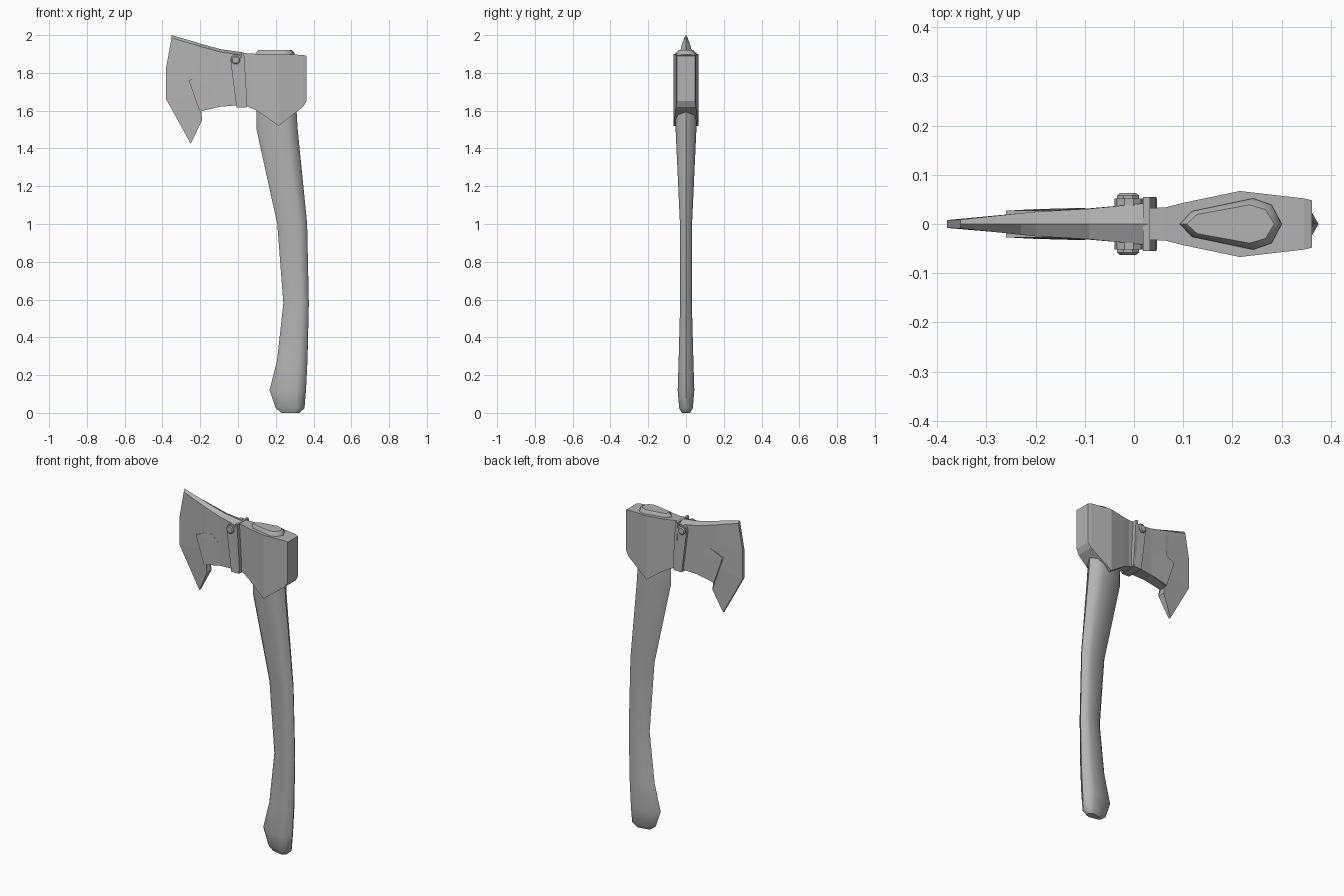
import bpy, bmesh
from math import radians, cos, sin, pi

cube = bpy.data.objects.get("Cube")
if cube:
    bpy.data.objects.remove(cube, do_unlink=True)

grey = bpy.data.materials.new("plain_grey")
grey.use_nodes = True
grey.diffuse_color = (0.45, 0.45, 0.45, 1)
grey.node_tree.nodes["Principled BSDF"].inputs["Base Color"].default_value = (0.45, 0.45, 0.45, 1)


def loft(name, rings, smooth=None):
    """Skin a row of equal closed rings and cap both ends."""
    bm = bmesh.new()
    rows = [[bm.verts.new(p) for p in ring] for ring in rings]
    n = len(rows[0])
    for a, b in zip(rows, rows[1:]):
        for i in range(n):
            j = (i + 1) % n
            bm.faces.new((a[i], a[j], b[j], b[i]))
    caps = [bm.faces.new(rows[0]), bm.faces.new(rows[-1])]
    bmesh.ops.recalc_face_normals(bm, faces=bm.faces)
    bmesh.ops.triangulate(bm, faces=caps)
    mesh = bpy.data.meshes.new(name)
    bm.to_mesh(mesh)
    bm.free()
    mesh.materials.append(grey)
    obj = bpy.data.objects.new(name, mesh)
    bpy.context.collection.objects.link(obj)
    if smooth:
        bpy.ops.object.select_all(action='DESELECT')
        obj.select_set(True)
        bpy.context.view_layer.objects.active = obj
        bpy.ops.object.shade_smooth_by_angle(angle=radians(smooth))
    return obj


def prism(name, points):
    """Symmetric plate from (x, z, half thickness) outline points."""
    return loft(name, [[(x, s * h, z) for x, z, h in points] for s in (-1, 1)])


# Curved handle with a teardrop section: z, x min, x max, half width
section = [(0, 0), (0.12, 0.5), (0.72, 1), (0.9, 0.75), (1, 0),
           (0.9, -0.75), (0.72, -1), (0.12, -0.5)]
stations = [(0, 0.23, 0.325, 0.022), (0.025, 0.2, 0.352, 0.036),
            (0.12, 0.167, 0.36, 0.044), (0.28, 0.207, 0.368, 0.039),
            (0.58, 0.24, 0.375, 0.031), (1.0, 0.208, 0.366, 0.032),
            (1.5, 0.098, 0.316, 0.055), (1.6, 0.098, 0.31, 0.056),
            (1.905, 0.093, 0.3, 0.052), (1.92, 0.107, 0.285, 0.039)]
loft("handle", [[(lo + t * (hi - lo), w * h, z) for t, w in section]
                for z, lo, hi, h in stations], 45)

# Heavy back of the head with pointed cheeks: x, half width, bottom, top
body = [(0.03, 0.032, 1.632, 1.905), (0.065, 0.034, 1.615, 1.903),
        (0.1, 0.043, 1.6, 1.9), (0.215, 0.067, 1.52, 1.9),
        (0.345, 0.052, 1.62, 1.895), (0.362, 0.048, 1.65, 1.89)]
loft("head_body", [[(x, -h, b), (x, -h, t), (x, h, t), (x, h, b)]
                   for x, h, b, t in body])


# Blade: columns from collar to cutting edge, with a low ridge along the top
def column(bottom, top, h):
    (xb, zb), (xt, zt) = bottom, top
    return [(xb + (xt - xb) * k / 3, zb + (zt - zb) * k / 3, h) for k in range(4)]


columns = [column((0.04, 1.632), (0.03, 1.893), 0.043),
           column((-0.1, 1.62), (-0.09, 1.91), 0.031),
           column((-0.205, 1.595), (-0.2, 1.94), 0.025),
           column((-0.19, 1.55), (-0.23, 1.95), 0.022),
           [(-0.25, 1.425, 0.007), (-0.38, 1.66, 0.008),
            (-0.38, 1.83, 0.008), (-0.352, 1.985, 0.009)]]
rings = []
for col in columns:
    x, z, _ = col[-1]
    rings.append([(a, -h, b) for a, b, h in col] + [(x, 0, z + 0.015)]
                 + [(a, h, b) for a, b, h in reversed(col)])
loft("blade", rings)

# Raised cheek panel on both blade faces
prism("blade_panel", [(-0.1, 1.622, 0.033), (-0.205, 1.6, 0.03),
                      (-0.26, 1.76, 0.027), (-0.17, 1.8, 0.0275),
                      (-0.1, 1.75, 0.0315)])

# Collar between blade and body
prism("collar", [(0.027, 1.62, 0.05), (0.047, 1.62, 0.05),
                 (0.045, 1.7, 0.055), (0.032, 1.908, 0.055),
                 (0.018, 1.908, 0.055)])

# Slanted strap with a rounded top, and the rivet through it
arc = [(-0.01 + 0.03 * cos(a * pi / 5), 1.87 + 0.03 * sin(a * pi / 5)) for a in range(6)]
prism("strap", [(x, z, 0.052) for x, z in [(-0.008, 1.617), (0.042, 1.617)] + arc])
rivet = [(-0.012 + 0.024 * cos(a * pi / 4 + pi / 8),
          1.868 + 0.024 * sin(a * pi / 4 + pi / 8)) for a in range(8)]
loft("rivet", [[(-0.012 + (x + 0.012) * s, y, 1.868 + (z - 1.868) * s) for x, z in rivet]
               for y, s in ((-0.063, 0.75), (-0.058, 1), (0.058, 1), (0.063, 0.75))])
